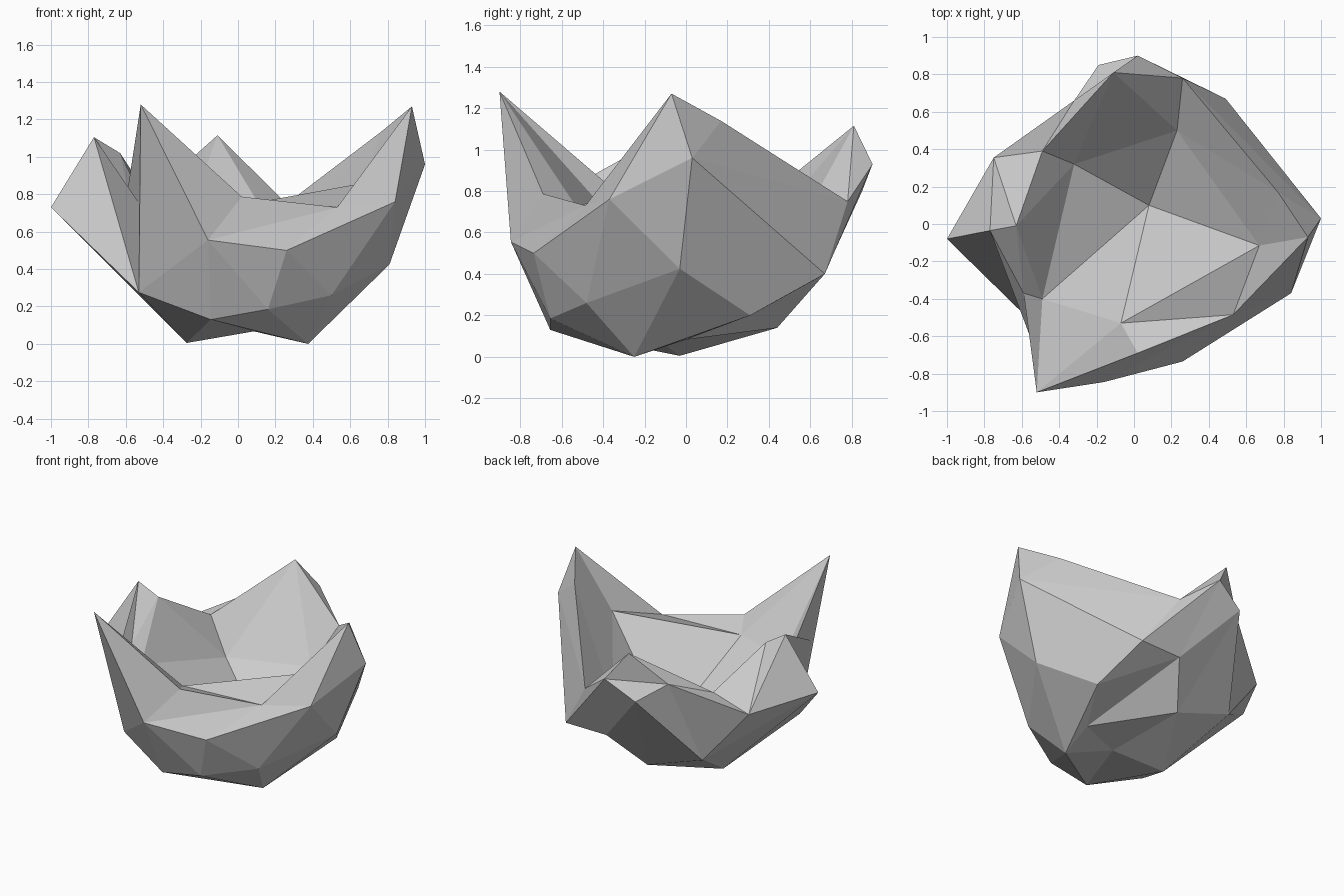
import bpy
import bmesh

if "Cube" in bpy.data.objects:
    bpy.data.objects.remove(bpy.data.objects["Cube"])

bm = bmesh.new()


def points(*coords):
    return [bm.verts.new(c) for c in coords]


def face(*verts):
    # skip steps where two rings share a corner
    if len(set(verts)) == 3 and not bm.faces.get(verts):
        bm.faces.new(verts)


def zip_rings(low, high, steps):
    # triangle strip between two rings; each step advances the low (l) or high (h) ring
    i = j = 0
    for s in steps:
        if s == "l":
            face(low[i], low[i + 1], high[j])
            i += 1
        else:
            face(low[i], high[j + 1], high[j])
            j += 1


# foot: right, middle, underside hollow, left
foot = points((.375, -.25, 0), (.40, 0, .083), (.085, -.114, .067), (-.275, -.03, .005))

# lower body, counter-clockwise from the front
lower = points((-.145, -.655, .13), (.16, -.655, .185), (.50, -.48, .26),
               (.81, -.03, .425), (.57, .31, .20), (.17, .665, .395),
               (0, .44, .14), (-.44, .44, .29), (-1, -.08, .73),
               (-.53, -.54, .275))

# widest belt of the body
belt = points((-.16, -.845, .555), (.26, -.735, .50), (.84, -.37, .76),
              (1, .03, .96), (.49, .67, .40),
              (.02, .90, .93), (-.19, .85, .80), (-.32, .66, .89),
              (-.75, .355, .67), (-.77, -.035, 1.105), (-.53, -.67, .755),
              (-.52, -.90, 1.28))

# jagged rim
dip, lip, peak, slope, low_back, back, left_back, left, notch = points(
    (.02, -.69, .787), (.53, -.485, .73), (.93, -.07, 1.27),
    (.77, .17, 1.138), (.26, .78, .75), (-.11, .81, 1.115),
    (-.49, .39, .775), (-.63, -.01, 1.02), (-.59, -.37, .825))
shoulder, front_peak = belt[7], belt[11]
rim_start = [dip, lip, peak, slope, low_back, back]
rim_end = [left_back, left, notch, front_peak, dip]

# hollow inside and its deepest point
inner = points((-.07, -.53, .725), (.67, -.115, .86), (.23, .50, .55),
               (-.32, .32, .54), (-.49, -.40, .72))
centre, = points((.08, .10, .25))

lower.append(lower[0])
belt.append(belt[0])
inner.append(inner[0])

# outer shell
zip_rings(foot, lower, "hhhhlhhllhhhh")
zip_rings(lower, belt, "lhlhlhlhlhhllhhlhlhhhl")
zip_rings(belt, rim_start + [shoulder] + rim_end, "hllhlhhllhhllhlhlhllhlh")
# inner wall and floor
zip_rings(rim_start + rim_end, inner, "lhllhllhllhllhl")
for a, b in zip(inner, inner[1:]):
    face(a, b, centre)
# closing facets under the foot and at the back rim
face(lower[0], foot[0], foot[2])
face(lower[0], foot[2], foot[3])
face(foot[0], foot[1], foot[2])
face(back, shoulder, left_back)

bmesh.ops.recalc_face_normals(bm, faces=bm.faces[:])
mesh = bpy.data.meshes.new("hollow_rock")
bm.to_mesh(mesh)
bm.free()
rock = bpy.data.objects.new("hollow_rock", mesh)
bpy.context.collection.objects.link(rock)
